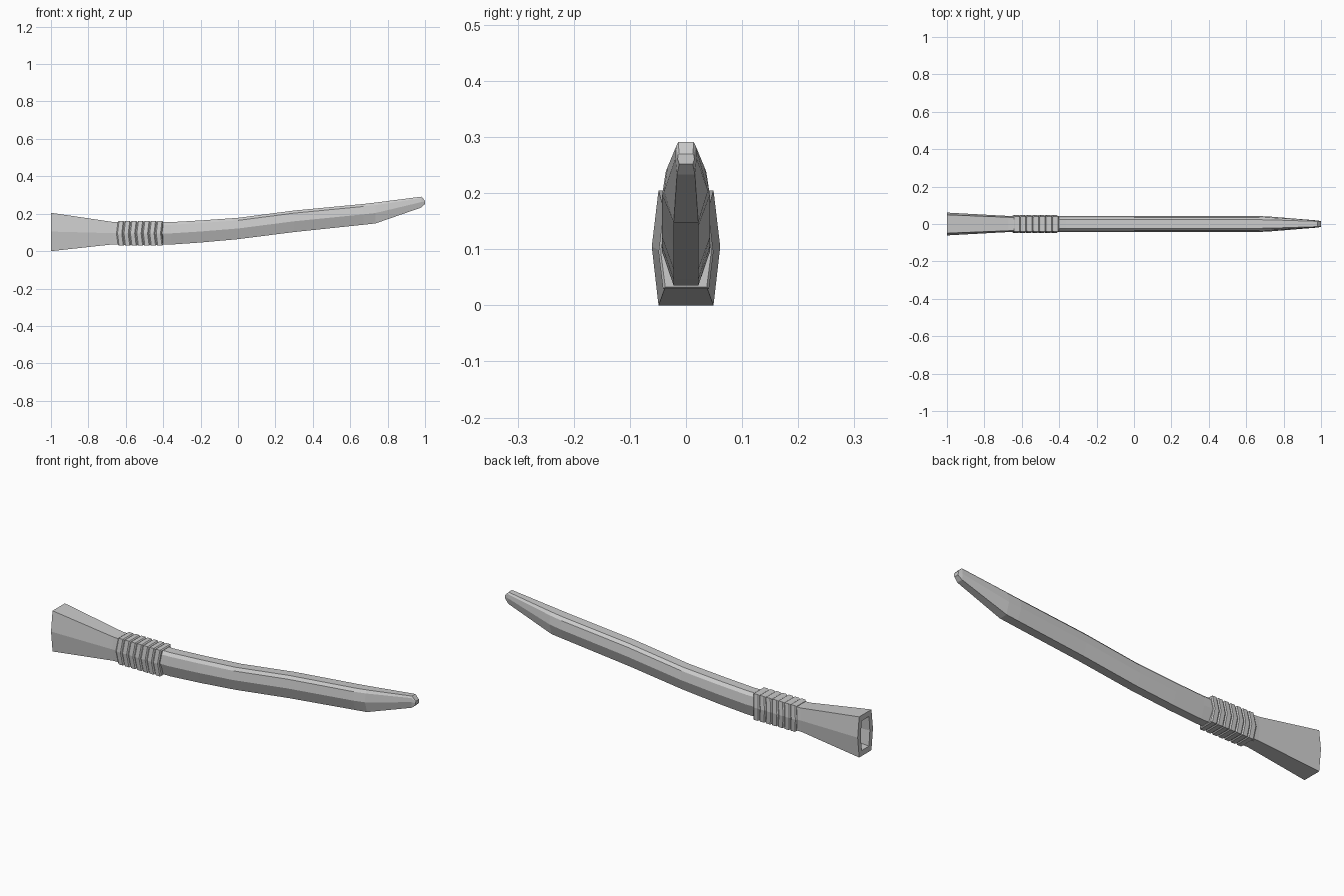
import bpy, bmesh

if "Cube" in bpy.data.objects:
    bpy.data.objects.remove(bpy.data.objects["Cube"])


def loft(name, rings, cap_start=True, cap_end=True):
    """Skin a list of rings (each a list of 3D points)."""
    bm = bmesh.new()
    loops = [[bm.verts.new(p) for p in r] for r in rings]
    n = len(loops[0])
    for a, b in zip(loops, loops[1:]):
        for i in range(n):
            j = (i + 1) % n
            bm.faces.new((a[i], a[j], b[j], b[i]))
    if cap_start:
        bm.faces.new(loops[0])
    if cap_end:
        bm.faces.new(loops[-1])
    bmesh.ops.recalc_face_normals(bm, faces=bm.faces)
    me = bpy.data.meshes.new(name)
    bm.to_mesh(me)
    bm.free()
    ob = bpy.data.objects.new(name, me)
    bpy.context.collection.objects.link(ob)
    return ob


def section(x, z0, z1, half, skew=0.0):
    """Symmetric ring; half = (half width, height fraction) from bottom to top."""
    pts = [(w, f) for w, f in half] + [(-w, f) for w, f in reversed(half)]
    return [(x + skew * (1 - abs(2 * f - 1)), w, z0 + (z1 - z0) * f) for w, f in pts]


# Sheath body: narrow-bottomed faceted tube, gently curved
stations = [(-0.66, .035, .155, 1), (-0.36, .035, .155, 1), (-0.2, .046, .164, 1),
            (0, .064, .178, 1), (0.3, .102, .217, 1), (0.67, .141, .252, 1)]
prof = [(.022, 0), (.0425, .5), (.036, .88), (.023, 1)]
rings = [section(x, a, b, [(w * s, f) for w, f in prof]) for x, a, b, s in stations]
rings.append(section(0.735, .148, .2595, [(.022, 0), (.039, .5), (.033, .88), (.022, 1)]))
rings.append(section(0.98, .233, .291, [(.016, 0), (.019, .5), (.018, .85), (.014, 1)]))
# Blunt wedge tip
rings.append(section(1.0, .252, .27, [(.012, 0), (.015, .5), (.014, .85), (.012, 1)]))
loft("sheath_body", rings)

# Flared hexagonal mouth with a hollow inside
loft("flared_mouth", [
    section(-0.62, .036, .154, [(.036, 0), (.043, .5), (.036, 1)]),
    section(-0.67, .036, .156, [(.036, 0), (.043, .5), (.036, 1)]),
    section(-1.0, 0, .205, [(.049, 0), (.061, .51), (.049, 1)]),
    section(-1.0, .028, .177, [(.029, 0), (.036, .51), (.029, 1)]),
    section(-0.70, .055, .135, [(.02, 0), (.026, .5), (.02, 1)]),
])

# Wrapped binding: ridged hexagonal bands
count, start, pitch = 7, -0.642, 0.0345
wrap = []
for i in range(count):
    x = start + i * pitch
    for dx, g in ((0, 0), (.006, .004), (pitch - .006, .004), (pitch - .0005, 0)):
        w = .041 + g
        wrap.append(section(x + dx, .033 - g, .157 + g,
                            [(w - .004, 0), (w + .004, .5), (w - .004, 1)], skew=-0.008))
loft("grip_wrap", wrap)
